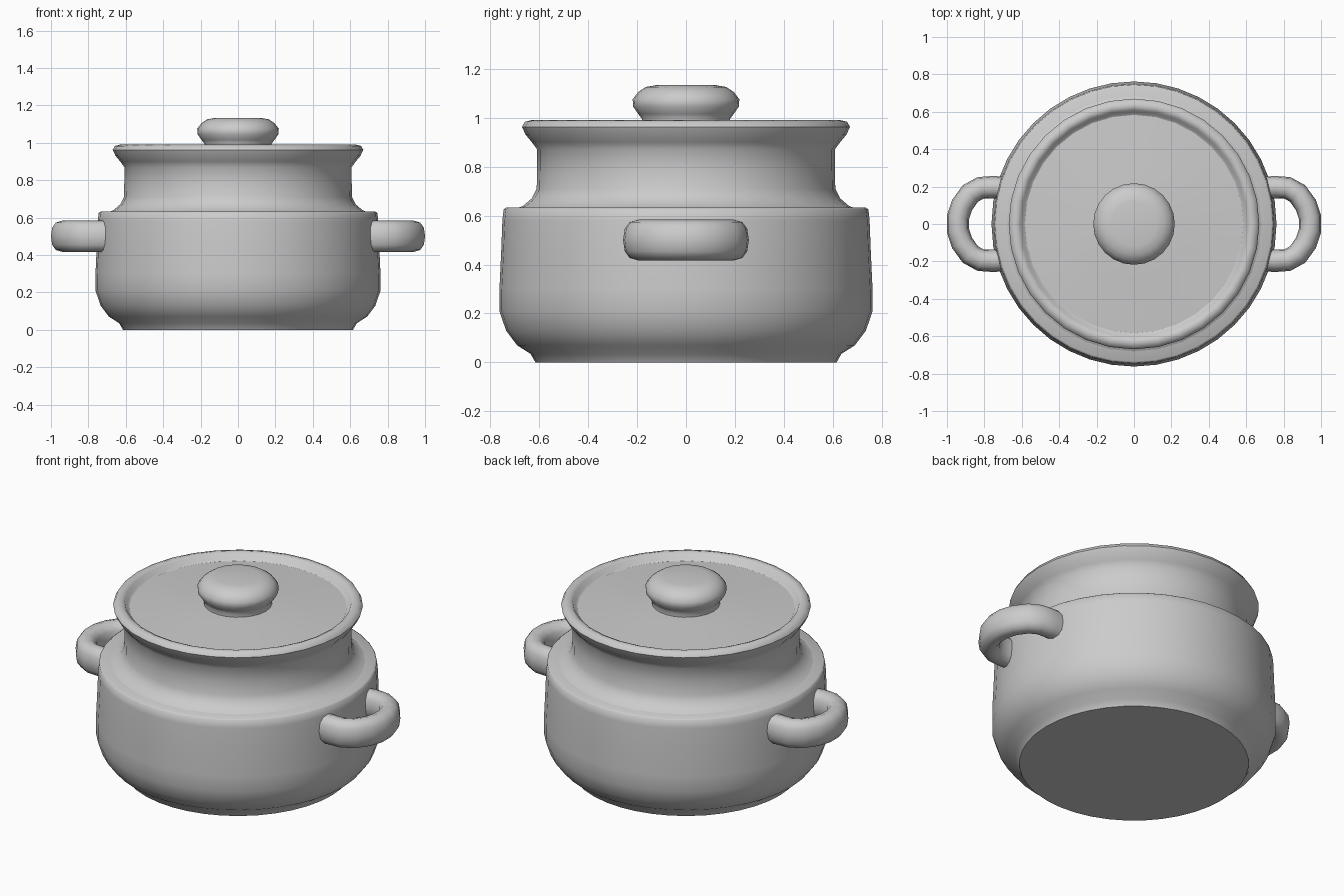
import bpy, bmesh, math
from mathutils import Vector

if "Cube" in bpy.data.objects:
    bpy.data.objects.remove(bpy.data.objects["Cube"])

clay = bpy.data.materials.new("grey_clay")
clay.diffuse_color = (0.6, 0.6, 0.6, 1)
clay.use_nodes = True
clay.node_tree.nodes["Principled BSDF"].inputs["Base Color"].default_value = clay.diffuse_color


def finish(bm, name, angle):
    bmesh.ops.recalc_face_normals(bm, faces=bm.faces)
    me = bpy.data.meshes.new(name)
    bm.to_mesh(me)
    bm.free()
    me.materials.append(clay)
    ob = bpy.data.objects.new(name, me)
    bpy.context.collection.objects.link(ob)
    bpy.ops.object.select_all(action='DESELECT')
    ob.select_set(True)
    bpy.context.view_layer.objects.active = ob
    bpy.ops.object.shade_smooth_by_angle(angle=math.radians(angle))
    return ob


def bridge(bm, a, b):
    n = len(a)
    for i in range(n):
        bm.faces.new((a[i], a[(i + 1) % n], b[(i + 1) % n], b[i]))


def lathe(name, profile, sides, angle=50):
    """Revolve (radius, height) points about z and cap both ends."""
    bm = bmesh.new()
    rings = [[bm.verts.new((r * math.cos(t), r * math.sin(t), z))
              for t in (2 * math.pi * i / sides for i in range(sides))]
             for r, z in profile]
    for a, b in zip(rings, rings[1:]):
        bridge(bm, a, b)
    bm.faces.new(rings[0])
    bm.faces.new(rings[-1])
    return finish(bm, name, angle)


# Rounded belly with a flat shoulder
lathe("pot_body", [(0.615, 0), (0.635, 0.035), (0.69, 0.07), (0.735, 0.13),
                   (0.762, 0.21), (0.762, 0.30), (0.755, 0.45), (0.75, 0.58),
                   (0.745, 0.625), (0.735, 0.632), (0.55, 0.635)], 40)

# Neck flaring into the rim, then stepping down inside to the lid seat
lathe("neck_and_rim", [(0.70, 0.625), (0.665, 0.64), (0.63, 0.67), (0.61, 0.71),
                       (0.608, 0.79), (0.608, 0.87), (0.63, 0.90), (0.655, 0.93),
                       (0.67, 0.962), (0.658, 0.983), (0.63, 0.99),
                       (0.608, 0.98), (0.595, 0.955), (0.57, 0.945)], 32)

# Shallow domed lid
lathe("lid", [(0.59, 0.93), (0.59, 0.95), (0.45, 0.958), (0.3, 0.966), (0.17, 0.975)], 32)

# Lid knob
lathe("lid_knob", [(0.185, 0.96), (0.18, 0.995), (0.195, 1.015), (0.216, 1.045),
                   (0.218, 1.075), (0.195, 1.105), (0.165, 1.125), (0.12, 1.133)], 24)


# Looped side handles: an oval section swept along a flat U
def handle(name, side):
    half = [(0.68, 0.19), (0.75, 0.197), (0.82, 0.193), (0.875, 0.163), (0.92, 0.10), (0.941, 0.035)]
    path = [Vector((x * side, y, 0.5)) for x, y in half]
    path += [Vector((p.x, -p.y, p.z)) for p in reversed(path)]
    bm = bmesh.new()
    rings = []
    for i, p in enumerate(path):
        d = (path[min(i + 1, len(path) - 1)] - path[max(i - 1, 0)]).normalized()
        n = Vector((-d.y, d.x, 0))
        ring = []
        for k in range(12):
            t = 2 * math.pi * k / 12
            c, s = math.cos(t), math.sin(t)
            # Slightly squared oval
            ring.append(bm.verts.new(p + n * 0.06 * math.copysign(abs(c) ** 0.85, c)
                                     + Vector((0, 0, 0.083 * math.copysign(abs(s) ** 0.85, s)))))
        rings.append(ring)
    for a, b in zip(rings, rings[1:]):
        bridge(bm, a, b)
    bm.faces.new(rings[0])
    bm.faces.new(rings[-1])
    finish(bm, name, 60)


handle("right_handle", 1)
handle("left_handle", -1)
